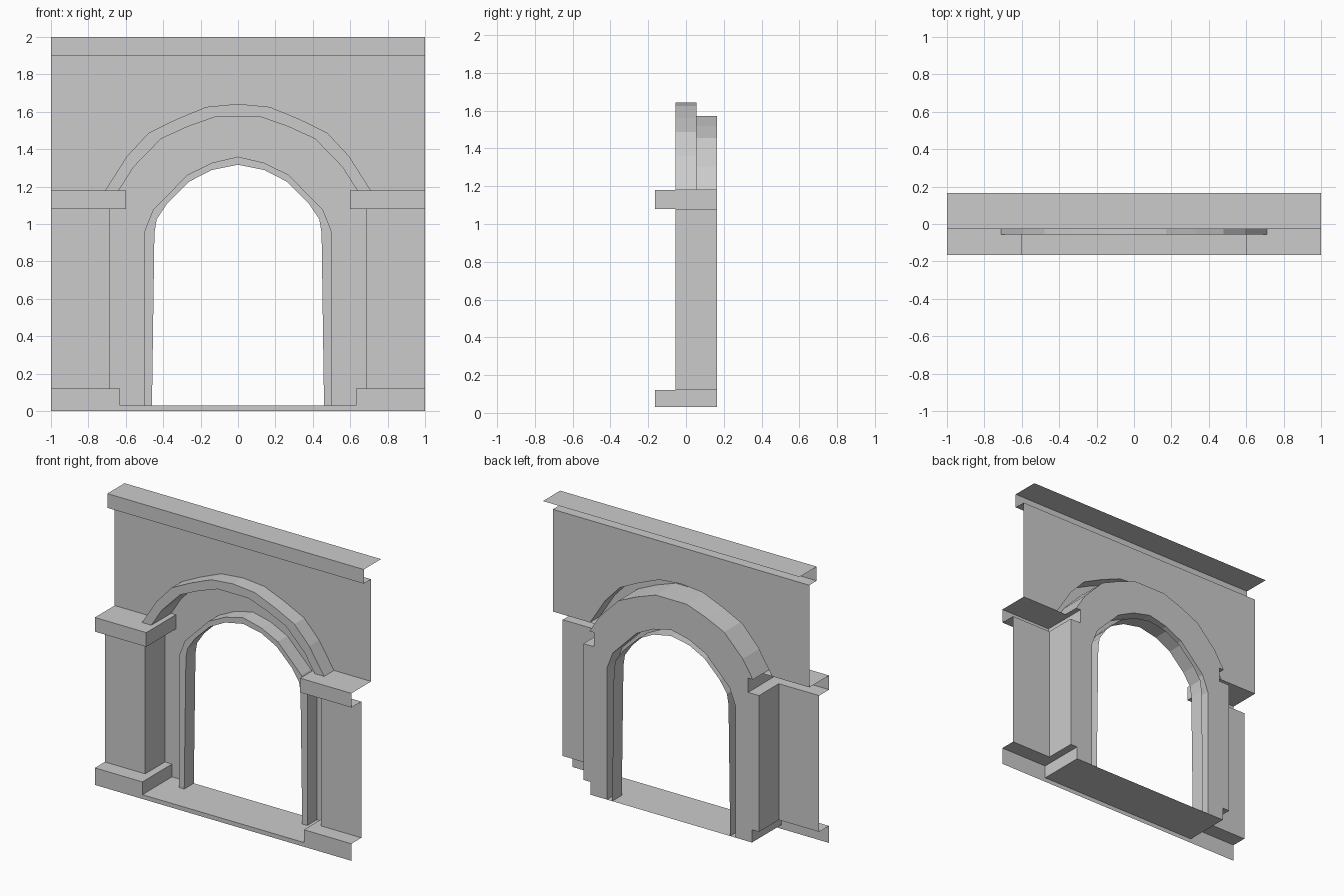
import bpy, bmesh

if "Cube" in bpy.data.objects:
    bpy.data.objects.remove(bpy.data.objects["Cube"])

FRONT, PIER, WALL, BACK = -0.165, -0.055, 0.055, 0.165
CORNICE, FRAME = -0.027, 0.058
PX = 0.685  # inner edge of pillar


class Part:
    """Right half of a part, mirrored across x. Profiles are (x, z) points."""

    def __init__(self, name):
        self.name, self.bm = name, bmesh.new()

    def flat(self, pts, y):
        # counter-clockwise outline faces the front
        self.bm.faces.new([self.bm.verts.new((x, y, z)) for x, z in pts])
        return self

    def strip(self, pts, y0, y1):
        # profile swept in depth; faces the left of the path direction
        a = [self.bm.verts.new((x, y0, z)) for x, z in pts]
        b = [self.bm.verts.new((x, y1, z)) for x, z in pts]
        for i in range(len(pts) - 1):
            self.bm.faces.new((a[i], a[i + 1], b[i + 1], b[i]))
        return self

    def band(self, outer, inner, y):
        # flat ring between two curves, both running top to bottom
        return self.flat(outer[::-1] + inner, y)

    def done(self):
        bmesh.ops.remove_doubles(self.bm, verts=self.bm.verts, dist=0.0005)
        me = bpy.data.meshes.new(self.name)
        self.bm.to_mesh(me)
        self.bm.free()
        ob = bpy.data.objects.new(self.name, me)
        bpy.context.collection.objects.link(ob)
        m = ob.modifiers.new("mirror", 'MIRROR')
        m.use_clip = True


def rect(x0, x1, z0, z1):
    return [(x0, z0), (x1, z0), (x1, z1), (x0, z1)]


# Arch curves, right half, from crown down
arch_out = [(0, 1.642), (.17, 1.626), (.33, 1.56), (.478, 1.487), (.594, 1.362), (.71, 1.18)]
arch_in = [(0, 1.573), (.12, 1.573), (.27, 1.52), (.412, 1.455), (.558, 1.305), (.637, 1.18)]
door_out = [(0, 1.36), (.14, 1.327), (.27, 1.263), (.455, 1.075), (.5, .96), (.5, .03)]
door_in = [(0, 1.317), (.14, 1.289), (.26, 1.227), (.378, 1.11), (.435, 1.025), (.447, .95), (.46, .03)]

# Plinths with the threshold between them
p = Part("base_and_threshold")
p.flat([(0, 0), (1, 0), (1, .12), (.63, .12), (.63, .03), (0, .03)], FRONT)
p.strip([(0, .03), (.63, .03), (.63, .12), (PX, .12)], FRONT, BACK)
p.strip([(PX, .12), (1, .12)], FRONT, PIER).done()

# Pillars
p = Part("pillars").flat(rect(PX, 1, .12, 1.08), PIER)
p.strip([(PX, .12), (PX, 1.08)], PIER, BACK).done()

# Pillar caps
p = Part("pillar_caps").flat(rect(.6, 1, 1.08, 1.18), FRONT)
p.strip([(1, 1.08), (PX, 1.08)], FRONT, PIER)
p.strip([(PX, 1.08), (.6, 1.08), (.6, 1.18), (.637, 1.18)], FRONT, BACK)
p.strip([(.637, 1.18), (1, 1.18)], FRONT, WALL).done()

# Projecting arch moulding and its deep soffit
p = Part("arch_moulding").band(arch_out, arch_in, PIER)
p.strip(arch_out, PIER, WALL).strip(arch_in[::-1], PIER, BACK).done()

# Wall above the arch
Part("upper_wall").flat([(1, 1.18), (1, 1.9), (0, 1.9)] + arch_out, WALL).done()

# Cornice
p = Part("cornice").flat(rect(0, 1, 1.9, 2), CORNICE)
p.strip([(1, 1.9), (0, 1.9)], CORNICE, WALL)
p.strip([(0, 2), (1, 2)], CORNICE, BACK).done()

# Recessed panel around the doorway
Part("recessed_panel").flat(
    [(.63, .03), (.63, .12), (PX, .12), (PX, 1.08), (.6, 1.08), (.6, 1.18)]
    + arch_in[::-1] + door_out, BACK).done()

# Raised door frame
p = Part("door_frame").band(door_out, door_in, FRAME)
p.strip(door_out, FRAME, BACK).strip(door_in[::-1], FRAME, BACK).done()
